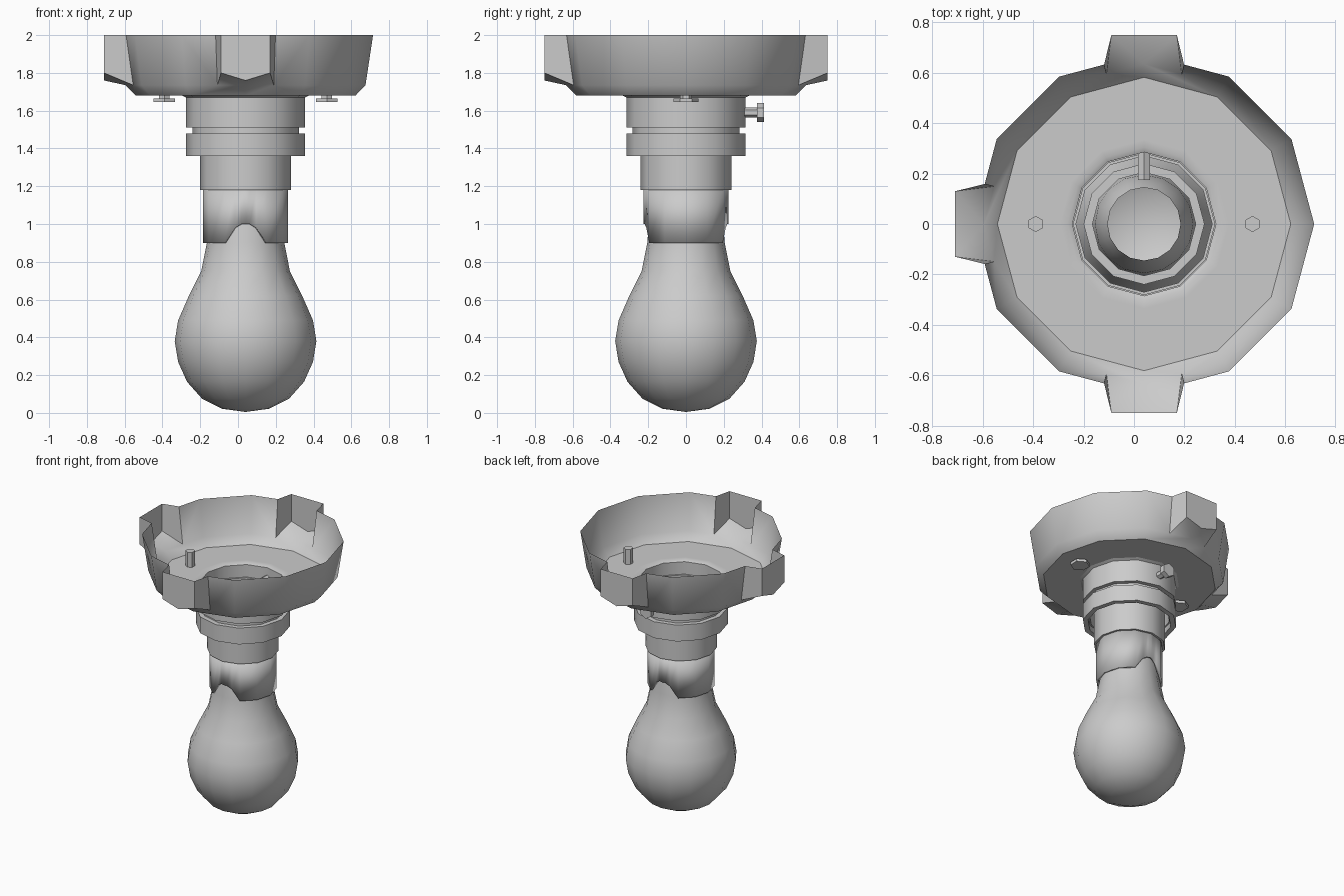
import bpy, bmesh
from math import cos, sin, radians, pi
from mathutils import Matrix, Vector

if "Cube" in bpy.data.objects:
    bpy.data.objects.remove(bpy.data.objects["Cube"])

CX = 0.04   # axis of the lamp
N = 12      # sides of round parts


def finish(name, bm, mat=None, normals=True):
    bmesh.ops.remove_doubles(bm, verts=bm.verts, dist=1e-4)
    if normals:
        bmesh.ops.recalc_face_normals(bm, faces=bm.faces)
    me = bpy.data.meshes.new(name)
    bm.to_mesh(me)
    bm.free()
    ob = bpy.data.objects.new(name, me)
    bpy.context.collection.objects.link(ob)
    ob.matrix_world = mat or Matrix.Translation((CX, 0, 0))
    bpy.ops.object.select_all(action='DESELECT')
    ob.select_set(True)
    bpy.context.view_layer.objects.active = ob
    bpy.ops.object.shade_smooth_by_angle(angle=radians(38))
    return ob


def lathe(name, prof, n=N, start=0.0, closed=False, mat=None):
    """Revolve (radius, z) points around z; closed makes a solid ring."""
    bm = bmesh.new()
    cols = []
    for i in range(n):
        a = start + 2 * pi * i / n
        cols.append([bm.verts.new((r * cos(a), r * sin(a), z)) for r, z in prof])
    m = len(prof)
    for i in range(n):
        a, b = cols[i], cols[(i + 1) % n]
        for k in range(m if closed else m - 1):
            j = (k + 1) % m
            bm.faces.new((a[k], b[k], b[j], a[j]))
    return finish(name, bm, mat)


# ceiling canopy: open 12-sided bowl with three knockout tabs
bm = bmesh.new()


def face(*pts):
    bm.faces.new([bm.verts.new(p) for p in pts])


def ring(r, z, i):
    a = radians(30 * i)
    return Vector((r * cos(a), r * sin(a), z))


RT, RM, RB, RH = 0.675, 0.635, 0.582, 0.335
ZT, ZM, ZB = 2.0, 1.735, 1.68
tabs = (3, 6, 9)
for i in range(12):
    j = i + 1
    face(ring(RB, ZB, i), ring(RB, ZB, j), ring(RH, ZB, j), ring(RH, ZB, i))
    ti, tj = ring(RT, ZT, i), ring(RT, ZT, j)
    mi, mj = ring(RM, ZM, i), ring(RM, ZM, j)
    bi, bj = ring(RB, ZB, i), ring(RB, ZB, j)
    if i in tabs or j % 12 in tabs:
        # half of a tab sits at the end of this wall segment
        if j % 12 in tabs:
            k, near, t0, t1, m0, m1, b0, b1 = j, i, ti, tj, mi, mj, bi, bj
        else:
            k, near, t0, t1, m0, m1, b0, b1 = i, j, tj, ti, mj, mi, bj, bi
        out = ring(1, 0, k)
        side = (ring(1, 0, near) - out * cos(radians(30))).normalized()
        up = Vector((0, 0, 1))
        base_t, base_m = t1.lerp(t0, 0.47), m1.lerp(m0, 0.47)
        o_top = out * 0.75 + side * 0.13 + up * ZT
        o_low = out * 0.75 + side * 0.13 + up * 1.80
        c_top = out * 0.75 + up * ZT
        c_low = out * 0.75 + up * 1.76
        face(t0, base_t, base_m, m0)
        face(base_t, o_top, o_low, base_m)
        face(o_top, c_top, c_low, o_low)
        face(o_low, c_low, m1, base_m)
        face(m0, base_m, m1, b1, b0)
    else:
        face(ti, tj, mj, mi)
        face(mi, mj, bj, bi)
finish("canopy", bm)

# hub, neck and retaining ring
lathe("hub", [(RH, 1.68), (0.315, 1.67), (0.315, 1.51), (0.285, 1.51),
              (0.285, 1.67), (0.305, 1.68)], closed=True)
lathe("hub_neck", [(0.282, 1.40), (0.282, 1.58), (0.27, 1.58), (0.27, 1.40)], closed=True)
lathe("retaining_ring", [(0.315, 1.36), (0.315, 1.48), (0.28, 1.48), (0.28, 1.36)], closed=True)

# socket shell
lathe("socket", [(0.24, 1.18), (0.24, 1.45), (0.205, 1.45), (0.205, 1.18)], closed=True)

# lower sleeve with an arched notch at front and back
bm = bmesh.new()
RS = 0.225
pts = []
for i in range(N):
    p, q = ring(RS, 0, i), ring(RS, 0, i + 1)
    pts.append((p, 1.0 if i in (3, 9) else 0.90))
    if i in (2, 3, 8, 9):
        steps = ((0.5, 0.98), (0.8, 1.0))
        if i in (3, 9):
            steps = ((0.2, 1.0), (0.5, 0.98))
        pts += [(p.lerp(q, f), z) for f, z in steps]
for k, (p, z) in enumerate(pts):
    q, w = pts[(k + 1) % len(pts)]
    face((p.x, p.y, z), (q.x, q.y, w), (q.x, q.y, 1.19), (p.x, p.y, 1.19))
sleeve = finish("socket_sleeve", bm)
mod = sleeve.modifiers.new("wall", 'SOLIDIFY')
mod.thickness = 0.015
mod.offset = -1

# bulb, open at the top of its base
lathe("bulb", [(0, 0.005), (0.125, 0.022), (0.23, 0.075), (0.31, 0.165),
               (0.357, 0.27), (0.375, 0.38), (0.357, 0.49), (0.30, 0.62),
               (0.235, 0.75), (0.205, 0.90), (0.195, 1.02), (0.17, 1.14),
               (0.145, 1.20)], n=16)

# mounting screws through the canopy floor
for s, label in ((-1, "left"), (1, "right")):
    lathe("mounting_screw_" + label,
          [(0, 1.645), (0.065, 1.645), (0.065, 1.665), (0.032, 1.665),
           (0.032, 1.79), (0, 1.79)], n=6, start=radians(30),
          mat=Matrix.Translation((CX + s * 0.43, 0, 0)))

# set screw through the back of the hub
lathe("set_screw", [(0, 0.175), (0.027, 0.175), (0.027, 0.375), (0.05, 0.375),
                    (0.05, 0.413), (0, 0.413)], n=6, start=radians(30),
      mat=Matrix.Translation((CX, 0, 1.59)) @ Matrix.Rotation(radians(-90), 4, 'X'))
